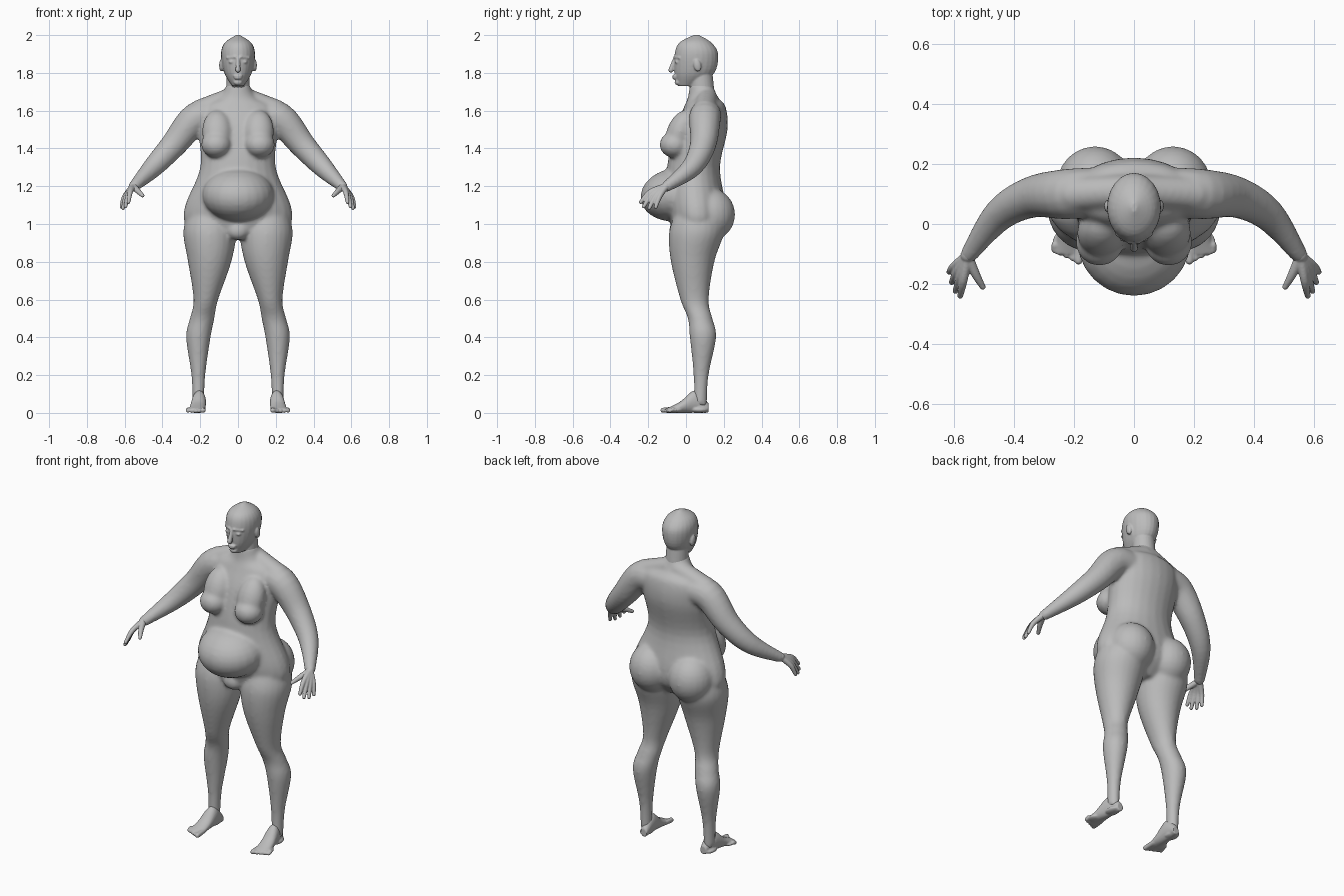
import bpy, bmesh, math
from mathutils import Vector, Matrix

if "Cube" in bpy.data.objects:
    bpy.data.objects.remove(bpy.data.objects["Cube"])

skin = bpy.data.materials.new("plain grey")
skin.use_nodes = True
grey = (0.5, 0.5, 0.5, 1)
skin.diffuse_color = grey
skin.node_tree.nodes["Principled BSDF"].inputs["Base Color"].default_value = grey


def spline(rows, steps=5):
    """Smooth rows of numbers with a Catmull-Rom curve."""
    out = []
    for i in range(len(rows) - 1):
        before, start = rows[max(i - 1, 0)], rows[i]
        end, after = rows[i + 1], rows[min(i + 2, len(rows) - 1)]
        for k in range(steps):
            t = k / steps
            out.append([b + t / 2 * (c - a + t * (2 * a - 5 * b + 4 * c - d + t * (3 * (b - c) + d - a)))
                        for a, b, c, d in zip(before, start, end, after)])
    return out + [list(rows[-1])]


def loft(bm, rings, sides=24):
    """Skin rings given as (centre, half axis, half axis)."""
    turn = [math.tau * k / sides for k in range(sides)]
    loops = [[bm.verts.new(centre + u * math.cos(a) + v * math.sin(a)) for a in turn]
             for centre, u, v in rings]
    for low, high in zip(loops, loops[1:]):
        for k in range(sides):
            bm.faces.new((low[k - 1], low[k], high[k], high[k - 1]))
    bm.faces.new(loops[0])
    bm.faces.new(loops[-1])


def column(bm, rows, x=0):
    """Upright form from rows of height, half width, front, back, shift from x."""
    loft(bm, [(Vector((x + shift, (front + back) / 2, z)),
               Vector((width, 0, 0)), Vector((0, (back - front) / 2, 0)))
              for z, width, front, back, shift in spline(rows)])


def trunk(bm, rows):
    """Upright form centred on the middle plane."""
    column(bm, [(*row, 0) for row in rows])


def ball(bm, centre, radii, tilt=0):
    matrix = (Matrix.Translation(centre) @ Matrix.Rotation(tilt, 4, 'X')
              @ Matrix.Diagonal((*radii, 1)))
    bmesh.ops.create_uvsphere(bm, u_segments=24, v_segments=14, radius=1, matrix=matrix)


def tube(bm, *rows):
    """Round limb with domed ends from rows of x, y, z, radius."""
    rows = spline(rows)
    points = [Vector(row[:3]) for row in rows]
    side = Vector((0.3, 1, 0.2))
    rings = []
    for i, (point, row) in enumerate(zip(points, rows)):
        along = points[min(i + 1, len(points) - 1)] - points[max(i - 1, 0)]
        u = along.cross(side).normalized()
        v = along.normalized().cross(u)
        rings.append((point, u * row[3], v * row[3]))
    loft(bm, rings, 16)
    for end in (0, -1):
        ball(bm, points[end], [rows[end][3]] * 3)


def mirror(bm):
    """Copy everything built so far to the other side."""
    copy = bmesh.ops.duplicate(bm, geom=bm.verts[:] + bm.edges[:] + bm.faces[:])["geom"]
    verts = [item for item in copy if isinstance(item, bmesh.types.BMVert)]
    bmesh.ops.scale(bm, vec=(-1, 1, 1), verts=verts)


def finish(name, bm, voxel, rounds):
    """Fuse overlapping forms into one smooth skin."""
    bmesh.ops.recalc_face_normals(bm, faces=bm.faces)
    mesh = bpy.data.meshes.new(name)
    bm.to_mesh(mesh)
    bm.free()
    part = bpy.data.objects.new(name, mesh)
    bpy.context.collection.objects.link(part)
    fuse = part.modifiers.new("fuse", 'REMESH')
    fuse.mode, fuse.voxel_size = 'VOXEL', voxel
    soften = part.modifiers.new("soften", 'SMOOTH')
    soften.iterations = rounds
    bpy.ops.object.select_all(action='DESELECT')
    part.select_set(True)
    bpy.context.view_layer.objects.active = part
    for modifier in ("fuse", "soften"):
        bpy.ops.object.modifier_apply(modifier=modifier)
    part.data.materials.clear()
    part.data.materials.append(skin)
    bpy.ops.object.shade_smooth_by_angle(angle=math.radians(60))


# Legs
body = bmesh.new()
column(body, [(1.05, 0.12, -0.06, 0.19, 0), (0.95, 0.14, -0.09, 0.2, 0),
              (0.8, 0.115, -0.08, 0.15, 0), (0.6, 0.065, -0.03, 0.12, 0.02),
              (0.5, 0.065, 0.01, 0.14, 0.04), (0.4, 0.065, 0.02, 0.16, 0.06),
              (0.2, 0.037, 0.04, 0.12, 0.06), (0.04, 0.03, 0.04, 0.11, 0.06)], x=0.15)
# Arm and shoulder slope
tube(body, (0.1, 0.11, 1.57, 0.08), (0.22, 0.1, 1.56, 0.085), (0.34, 0.09, 1.42, 0.07),
     (0.45, 0.03, 1.3, 0.055), (0.55, -0.1, 1.2, 0.03))
tube(body, (0.03, 0.11, 1.67, 0.055), (0.2, 0.1, 1.6, 0.06))
# Chest and seat fullness
ball(body, (0.115, -0.06, 1.42), (0.08, 0.08, 0.07))
ball(body, (0.11, -0.03, 1.49), (0.08, 0.07, 0.12), tilt=-0.4)
ball(body, (0.13, 0.125, 1.05), (0.13, 0.135, 0.14))
mirror(body)
# Torso, from the hips to the neck
trunk(body, [(0.92, 0.2, -0.05, 0.13), (1, 0.28, -0.08, 0.2), (1.1, 0.28, -0.1, 0.21),
             (1.3, 0.2, -0.1, 0.18), (1.5, 0.21, -0.06, 0.22), (1.62, 0.2, -0.01, 0.21),
             (1.67, 0.1, 0.01, 0.17), (1.74, 0.06, 0.02, 0.14)])
ball(body, (0, -0.055, 1.155), (0.19, 0.187, 0.14), tilt=0.15)
ball(body, (0, -0.045, 0.965), (0.06, 0.045, 0.05))
finish("body", body, voxel=0.01, rounds=8)

# Eyes, brows and ears
head = bmesh.new()
ball(head, (0.034, -0.047, 1.858), (0.016, 0.013, 0.008))
tube(head, (0.014, -0.062, 1.884, 0.006), (0.058, -0.035, 1.88, 0.006))
ball(head, (0.088, 0.06, 1.84), (0.012, 0.02, 0.034), tilt=0.2)
mirror(head)
# Skull, neck, nose, mouth and chin
trunk(head, [(1.73, 0.03, -0.04, 0.05), (1.8, 0.073, -0.06, 0.15), (1.9, 0.09, -0.06, 0.17),
             (1.96, 0.07, -0.035, 0.135), (2, 0.01, 0.04, 0.07)])
trunk(head, [(1.66, 0.065, 0.02, 0.155), (1.8, 0.06, 0.02, 0.14)])
tube(head, (0, -0.06, 1.875, 0.009), (0, -0.08, 1.815, 0.014))
for z, width in ((1.784, 0.026), (1.772, 0.022)):
    ball(head, (0, -0.058, z), (width, 0.014, 0.007))
ball(head, (0, -0.042, 1.75), (0.024, 0.018, 0.016))
finish("head", head, voxel=0.005, rounds=3)

# Hands: wrist, thumb and a fan of four fingers
hands = bmesh.new()
wrist = Vector((0.555, -0.105, 1.2))
tube(hands, (0.53, -0.07, 1.22, 0.031), (*wrist, 0.024))
tube(hands, (*wrist, 0.017), (0.53, -0.165, 1.175, 0.015), (0.505, -0.21, 1.15, 0.01))
for i in range(4):
    spread = i / 3
    knuckle = Vector((0.57, -0.19, 1.17)).lerp(Vector((0.6, -0.14, 1.145)), spread)
    tip = Vector((0.58, -0.24, 1.115)).lerp(Vector((0.617, -0.16, 1.09)), spread)
    tip += (tip - knuckle) * 0.3 * math.sin(math.pi * spread)
    tube(hands, (*wrist, 0.017), (*knuckle, 0.014), (*tip, 0.01))
mirror(hands)
finish("hands", hands, voxel=0.004, rounds=3)

# Feet: rows of y, half width and height, turned slightly outward, then toes
feet = bmesh.new()
foot = [(0.12, 0.02, 0.05), (0.05, 0.035, 0.12), (-0.03, 0.042, 0.06), (-0.1, 0.045, 0.025)]
loft(feet, [(Vector((0.21 - y / 10, y, height / 2)), Vector((width, 0, 0)), Vector((0, 0, height / 2)))
            for y, width, height in spline(foot)])
ball(feet, (0.21, 0.07, 0.017), (0.034, 0.05, 0.017))
ball(feet, (0.222, -0.06, 0.015), (0.05, 0.045, 0.015))
for i in range(5):
    x, radius = 0.185 + 0.02 * i, 0.011 if i else 0.014
    tube(feet, (x, -0.07, 0.018, radius), (x, 0.009 * i - 0.122, radius, radius))
mirror(feet)
finish("feet", feet, voxel=0.005, rounds=3)
